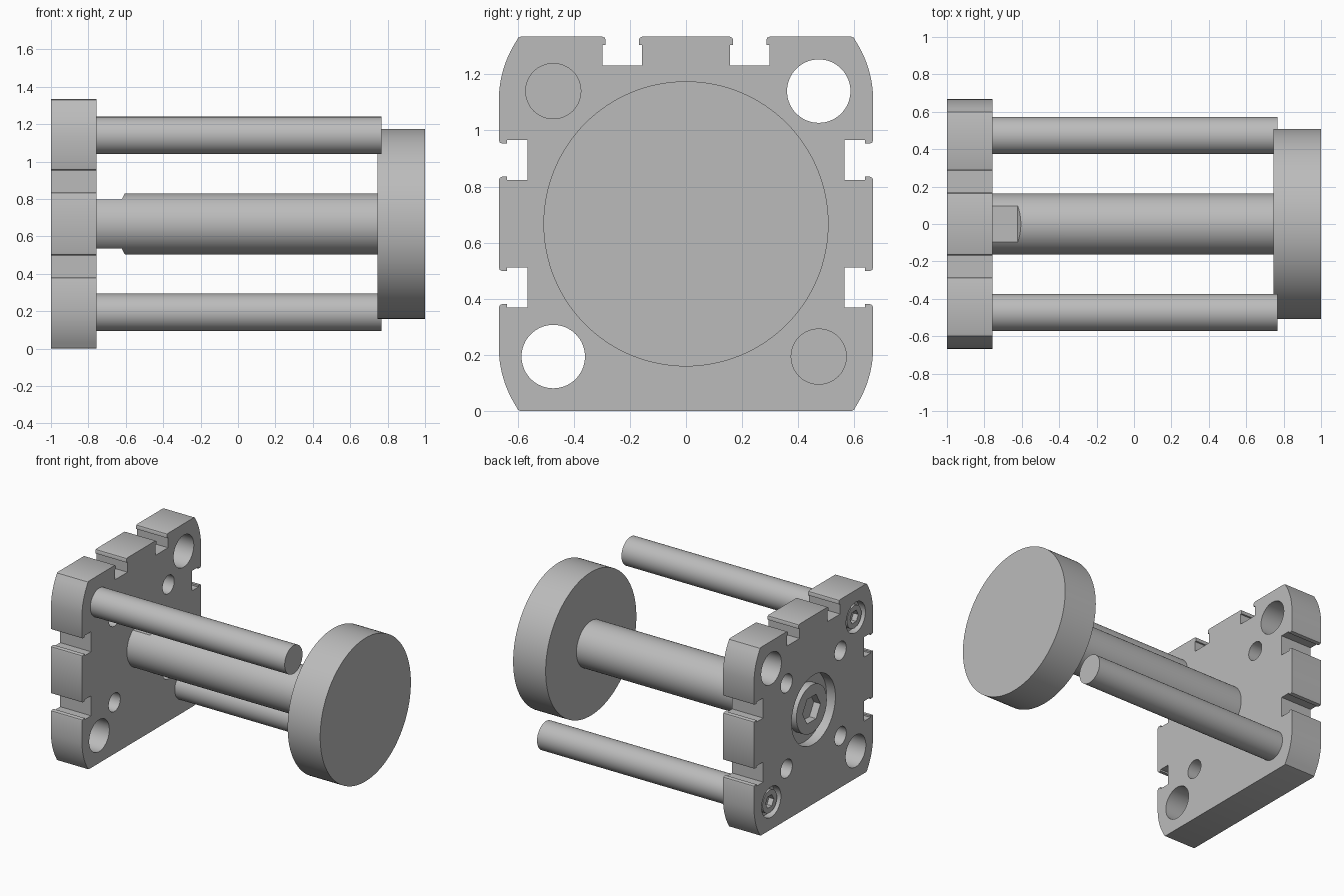
import bpy, bmesh, math
from mathutils import Matrix, Vector

if "Cube" in bpy.data.objects:
    bpy.data.objects.remove(bpy.data.objects["Cube"], do_unlink=True)

MID = 0.667            # height of the main axis, also half the plate size
BACK, INNER = -1.0, -0.757

grey = bpy.data.materials.new("plain_grey")
grey.use_nodes = True
grey.diffuse_color = (0.5, 0.5, 0.5, 1)
grey.node_tree.nodes["Principled BSDF"].inputs["Base Color"].default_value = (0.5, 0.5, 0.5, 1)


def finish(name, bm):
    bmesh.ops.recalc_face_normals(bm, faces=bm.faces)
    mesh = bpy.data.meshes.new(name)
    bm.to_mesh(mesh)
    bm.free()
    mesh.materials.append(grey)
    obj = bpy.data.objects.new(name, mesh)
    bpy.context.collection.objects.link(obj)
    return obj


def cylinder(name, x0, x1, r, y=0, z=MID, sides=64):
    """Cylinder lying along x."""
    bm = bmesh.new()
    place = Matrix.Translation(((x0 + x1) / 2, y, z)) @ Matrix.Rotation(math.pi / 2, 4, 'Y')
    bmesh.ops.create_cone(bm, cap_ends=True, segments=sides, radius1=r, radius2=r,
                          depth=x1 - x0, matrix=place)
    return finish(name, bm)


def prism(name, points, offset):
    """Extrude a flat outline along an offset."""
    bm = bmesh.new()
    face = bm.faces.new([bm.verts.new(p) for p in points])
    new = bmesh.ops.extrude_face_region(bm, geom=[face])["geom"]
    bmesh.ops.translate(bm, vec=offset, verts=[v for v in new if isinstance(v, bmesh.types.BMVert)])
    return finish(name, bm)


def select(obj):
    bpy.ops.object.select_all(action='DESELECT')
    obj.select_set(True)
    bpy.context.view_layer.objects.active = obj


def cut(obj, cutters):
    for cutter in cutters:
        select(obj)
        mod = obj.modifiers.new("cut", 'BOOLEAN')
        mod.operation, mod.solver, mod.object = 'DIFFERENCE', 'EXACT', cutter
        bpy.ops.object.modifier_apply(modifier=mod.name)
        bpy.data.objects.remove(cutter, do_unlink=True)


def smooth(obj):
    select(obj)
    bpy.ops.object.shade_smooth_by_angle(angle=math.radians(30))


# Slotted end plate: outline of one half, then mirrored
def slot(centre):
    """T-slot as (position along edge, depth) pairs, lips rounded."""
    f, lip = 0.012, 0.059
    half = [(-lip - f, 0), (-lip - f * 0.3, f * 0.3), (-lip, f), (-lip, 0.03),
            (-0.071, 0.03), (-0.071, 0.103)]
    return [(centre + t, d) for t, d in half + [(-t, d) for t, d in reversed(half)]]


R, START = 0.39, 0.44
sweep = math.asin((0.652 - START) / R)
corner = [(MID - R + R * math.cos(sweep * i / 10), START + R * math.sin(sweep * i / 10))
          for i in range(11)]
corner += [(corner[-1][0] - 0.006, 0.663), (corner[-1][0] - 0.016, MID)]

half = [(y, -z) for y, z in reversed(corner)]
for c in (-0.227, 0.227):
    half += [(MID - d, t) for t, d in slot(c)]
half += corner
half += [(t, MID - d) for t, d in reversed(slot(0.227))]
outline = half + [(-y, z) for y, z in reversed(half)]
plate = prism("end_plate", [(BACK, y, MID + z) for y, z in outline],
              Vector((INNER - BACK, 0, 0)))

# Holes and counterbores in the plate
E, S = 0.473, 0.302
holes = [cylinder("hole_cutter", BACK - 0.1, INNER + 0.1, 0.113, s * E, MID + s * E)
         for s in (-1, 1)]
holes += [cylinder("hole_cutter", BACK - 0.1, INNER + 0.1, 0.065, a * S, MID + b * S, 40)
          for a in (-1, 1) for b in (-1, 1)]
holes += [cylinder("bore_cutter", BACK - 0.1, BACK + 0.05, 0.108, s * E, MID - s * E)
          for s in (-1, 1)]
holes.append(cylinder("bore_cutter", BACK - 0.1, BACK + 0.07, 0.245))
cut(plate, holes)
smooth(plate)


# Socket head screws
def screw(name, x0, x1, r, hexagon, y=0, z=MID):
    head = cylinder(name, x0, x1, r, y, z)
    cut(head, [cylinder("socket_cutter", x0 - 0.1, x0 + (x1 - x0) * 0.7, hexagon, y, z, 6)])
    smooth(head)


screw("centre_screw", BACK + 0.015, BACK + 0.09, 0.17, 0.1)

# Guide rods with their screws
for s, place in ((-1, "upper"), (1, "lower")):
    y, z = s * E, MID - s * E
    smooth(cylinder(place + "_guide_rod", INNER - 0.02, 0.767, 0.1, y, z))
    screw(place + "_rod_screw", BACK + 0.012, BACK + 0.07, 0.08, 0.046, y, z)

# Central shaft with two wrench flats
shaft = cylinder("central_shaft", INNER - 0.02, 0.76, 0.163, sides=96)
profile = [(-0.9, 0.131), (-0.622, 0.131), (-0.605, 0.163), (-0.595, 0.18), (-0.9, 0.18)]
cut(shaft, [prism("flat_cutter", [(x, -0.3, MID + s * z) for x, z in profile], Vector((0, 0.6, 0)))
            for s in (-1, 1)])
smooth(shaft)

# Round end disc
smooth(cylinder("end_disc", 0.745, 1.0, 0.508, sides=128))
